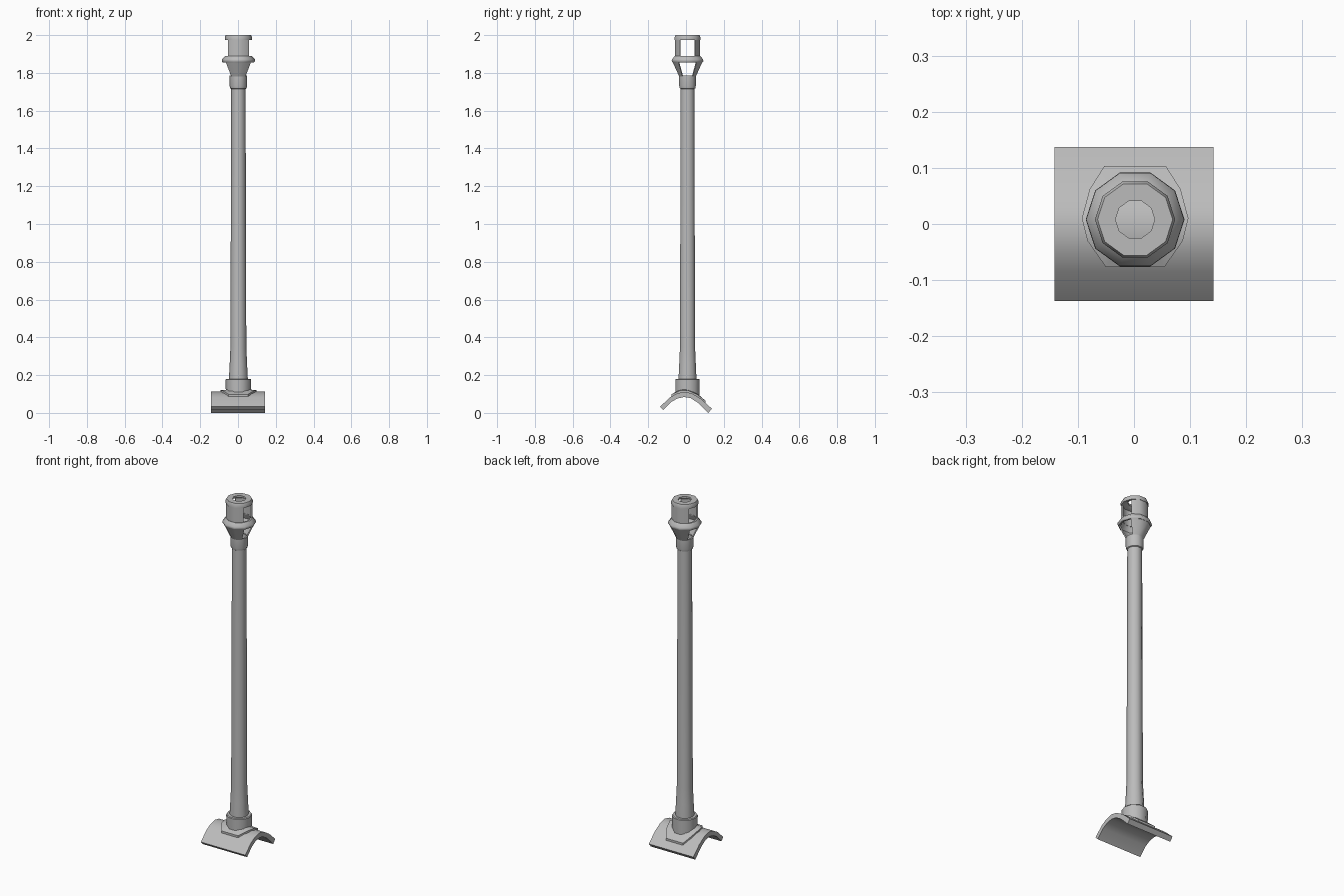
import bpy, bmesh, math

cube = bpy.data.objects.get("Cube")
if cube:
    bpy.data.objects.remove(cube, do_unlink=True)

SIDES = 10
CX, CY = 0.002, 0.008   # axis of the post

metal = bpy.data.materials.new("grey metal")
metal.use_nodes = True
grey = (0.5, 0.5, 0.5, 1)
metal.diffuse_color = grey
metal.node_tree.nodes["Principled BSDF"].inputs["Base Color"].default_value = grey


def finish(name, bm, angle=40):
    """Turn a bmesh into a shaded object."""
    bmesh.ops.recalc_face_normals(bm, faces=bm.faces)
    mesh = bpy.data.meshes.new(name)
    bm.to_mesh(mesh)
    bm.free()
    mesh.materials.append(metal)
    ob = bpy.data.objects.new(name, mesh)
    bpy.context.collection.objects.link(ob)
    bpy.ops.object.select_all(action='DESELECT')
    ob.select_set(True)
    bpy.context.view_layer.objects.active = ob
    bpy.ops.object.shade_smooth_by_angle(angle=math.radians(angle))
    return ob


def lathe(name, profile, closed=False, gaps=()):
    """Ten-sided turning of (radius, z) points; sides listed in gaps stay open."""
    bm = bmesh.new()
    rings = []
    for r, z in profile:
        turn = [2 * math.pi * i / SIDES for i in range(SIDES)]
        rings.append([bm.verts.new((CX + r * math.cos(a), CY + r * math.sin(a), z)) for a in turn])
    pairs = list(zip(rings, rings[1:] + rings[:1])) if closed else list(zip(rings, rings[1:]))
    for low, high in pairs:
        for i in range(SIDES):
            if i in gaps:
                continue
            j = (i + 1) % SIDES
            bm.faces.new((low[i], low[j], high[j], high[i]))
    # Close the cut ends of the wall beside each gap
    if closed and gaps:
        for i in range(SIDES):
            if (i in gaps) != ((i - 1) % SIDES in gaps):
                bm.faces.new([ring[i] for ring in rings])
    for v in [v for v in bm.verts if not v.link_faces]:
        bm.verts.remove(v)
    return finish(name, bm)


def prism(name, lower, upper):
    """Closed solid between two matching loops of points."""
    bm = bmesh.new()
    a = [bm.verts.new(p) for p in lower]
    b = [bm.verts.new(p) for p in upper]
    bm.faces.new(a)
    bm.faces.new(b)
    for i in range(len(a)):
        j = (i + 1) % len(a)
        bm.faces.new((a[i], a[j], b[j], b[i]))
    return finish(name, bm, 30)


# Curved saddle at the foot
outer = [(-0.137, 0.033), (-0.085, 0.082), (-0.05, 0.102), (-0.01, 0.112),
         (0.03, 0.104), (0.08, 0.074), (0.137, 0.022)]
inner = [(-0.12, 0.015), (-0.075, 0.06), (-0.045, 0.076), (-0.01, 0.084),
         (0.025, 0.078), (0.065, 0.052), (0.118, 0.0)]
section = outer + inner[::-1]
prism("saddle", [(-0.142, y, z) for y, z in section], [(0.142, y, z) for y, z in section])


def saddle_height(y):
    for (y0, z0), (y1, z1) in zip(outer, outer[1:]):
        if y0 <= y <= y1:
            return z0 + (z1 - z0) * (y - y0) / (y1 - y0)


# Thin pad draped over the saddle around the post, with the middle left open
half = [(0.055, 0.103), (0.081, 0.062), (0.095, 0.01), (0.085, -0.03), (0.052, -0.077)]
outline = half + [(-x, y) for x, y in half[::-1]]
bm = bmesh.new()
loops = []
for scale, lift in ((0.6, -0.004), (1, -0.004), (1, 0.012), (0.6, 0.014)):
    loop = []
    for x, y in outline:
        py = CY + (y - CY) * scale
        loop.append(bm.verts.new((CX + x * scale, py, saddle_height(py) + lift)))
    loops.append(loop)
for a, b in zip(loops, loops[1:] + loops[:1]):
    for i in range(len(a)):
        j = (i + 1) % len(a)
        bm.faces.new((a[i], a[j], b[j], b[i]))
finish("saddle_pad", bm, 30)

# Post with its lower and upper collars
lathe("lower_collar", [(0.066, 0.09), (0.068, 0.176), (0.064, 0.18), (0.046, 0.18)])
lathe("post", [(0.052, 0.11), (0.05, 0.18), (0.046, 0.26), (0.042, 0.35), (0.038, 1.73)])
lathe("upper_collar", [(0.038, 1.715), (0.043, 1.718), (0.046, 1.73), (0.046, 1.785), (0.038, 1.785)])

# Vented head: the openings take two sides on the left and two on the right
vents = (0, 4, 5, 9)
lathe("head_cone", [(0.046, 1.78), (0.083, 1.858), (0.075, 1.858), (0.039, 1.78)], True, vents)
lathe("head_flange", [(0.083, 1.855), (0.088, 1.862), (0.087, 1.872), (0.07, 1.89),
                      (0.06, 1.89), (0.074, 1.855)], True)
lathe("head_wall", [(0.069, 1.885), (0.069, 1.98), (0.061, 1.98), (0.061, 1.885)], True, vents)
lathe("head_cap", [(0.0715, 1.975), (0.0715, 1.99), (0.067, 2.0), (0.035, 2.0),
                   (0.035, 1.99), (0.06, 1.975)], True)
